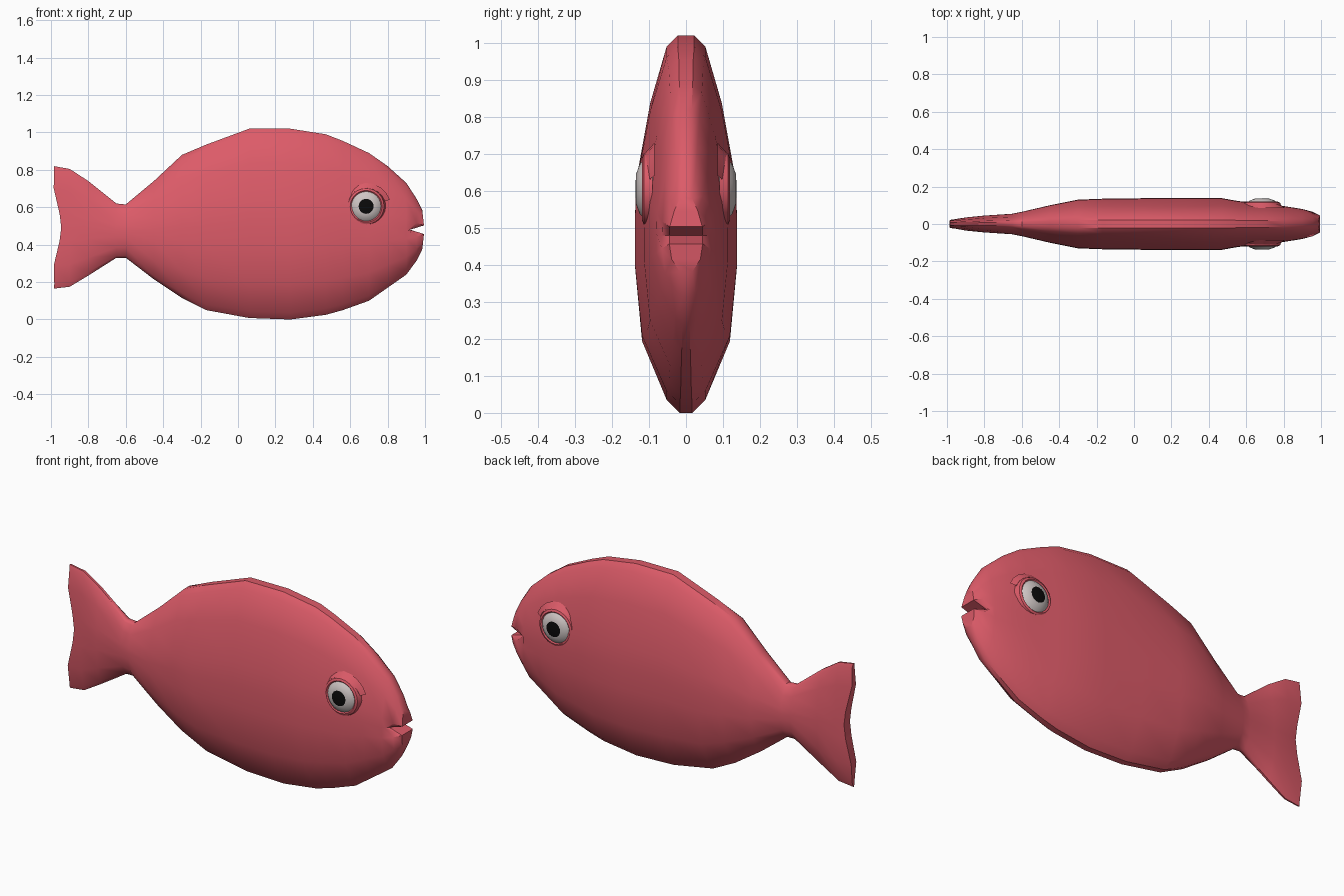
import bpy, bmesh, math
from mathutils import Matrix

cube = bpy.data.objects.get("Cube")
if cube:
    bpy.data.objects.remove(cube, do_unlink=True)


def material(name, rgb):
    m = bpy.data.materials.new(name)
    m.use_nodes = True
    m.diffuse_color = (*rgb, 1)
    m.node_tree.nodes["Principled BSDF"].inputs["Base Color"].default_value = (*rgb, 1)
    return m


CORAL = material("coral red", (0.72, 0.105, 0.14))
WHITE = material("eye white", (0.62, 0.56, 0.55))
BLACK = material("pupil black", (0.003, 0.003, 0.003))


def finish(bm, name, mats, angle):
    bmesh.ops.recalc_face_normals(bm, faces=bm.faces)
    mesh = bpy.data.meshes.new(name)
    bm.to_mesh(mesh)
    bm.free()
    obj = bpy.data.objects.new(name, mesh)
    bpy.context.collection.objects.link(obj)
    for m in mats:
        mesh.materials.append(m)
    bpy.ops.object.select_all(action='DESELECT')
    obj.select_set(True)
    bpy.context.view_layer.objects.active = obj
    bpy.ops.object.shade_smooth_by_angle(angle=math.radians(angle))
    return obj


# Cross-section: height fraction and share of the half width
SECTION = [(-1, .12), (-.93, .38), (-.62, .86), (-.22, 1), (0, 1),
           (.22, .98), (.64, .7), (.94, .38), (1, .16)]
# Body stations: x, bottom, top, half width
STATIONS = [
    (-.985, .165, .82, .025), (-.9, .175, .805, .035), (-.8, .235, .74, .045),
    (-.65, .33, .62, .055), (-.6, .33, .615, .065), (-.45, .215, .74, .1),
    (-.3, .115, .88, .13), (-.17, .05, .935, .135), (.06, .008, 1.02, .138),
    (.28, 0, 1.02, .138), (.47, .025, .99, .138), (.56, .05, .955, .122),
    (.7, .1, .89, .113), (.8, .17, .82, .096), (.9, .24, .73, .08),
    (.955, .315, .645, .065), (.985, .375, .585, .045),
]

# Body and tail fin in one lofted skin
bm = bmesh.new()
rings = []
for i, (x, low, high, width) in enumerate(STATIONS):
    half, mid = (high - low) / 2, (high + low) / 2
    cols = []
    for side in (1, -1):
        col = []
        for t, w in SECTION:
            dx = 0
            if i == 0:                          # forked trailing edge
                dx = .04 * (1 - abs(t)) - .015 * (abs(abs(t) - .62) < .1)
            elif i == len(STATIONS) - 1:        # open lips
                dx = -.065 if t == 0 else .012 * (1 - abs(t))
            elif i == len(STATIONS) - 2 and t == 0:
                dx = -.045
            col.append(bm.verts.new((x + dx, side * w * width, mid + t * half)))
        cols.append(col)
    rings.append(cols)
n = len(SECTION)
for a, b in zip(rings, rings[1:]):
    loop_a, loop_b = a[0] + a[1][::-1], b[0] + b[1][::-1]
    for k in range(2 * n):
        j = (k + 1) % (2 * n)
        bm.faces.new((loop_a[k], loop_a[j], loop_b[j], loop_b[k]))
for left, right in (rings[0], rings[-1]):
    for k in range(n - 1):
        bm.faces.new((left[k], left[k + 1], right[k + 1], right[k]))
finish(bm, "body", [CORAL], 35)


# Turned parts facing sideways: profile of radius, distance from the middle
def turned(name, profile, side, mats, pick, segments=24):
    bm = bmesh.new()
    verts = [bm.verts.new((r, 0, d)) for r, d in profile]
    edges = [bm.edges.new(p) for p in zip(verts, verts[1:])]
    bmesh.ops.spin(bm, geom=verts + edges, axis=(0, 0, 1), cent=(0, 0, 0),
                   angle=math.tau, steps=segments, use_duplicate=False)
    bmesh.ops.remove_doubles(bm, verts=bm.verts, dist=1e-4)
    for f in bm.faces:
        f.material_index = pick(f.calc_center_median())
    bm.transform(Matrix.Translation((.685, 0, .605)) @ Matrix.Rotation(-side * math.pi / 2, 4, 'X'))
    return finish(bm, name, mats, 40)


for side, label in ((1, "left"), (-1, "right")):
    # Eyeball with painted pupil
    turned(label + "_eye", [(.08, .08), (.08, .113), (.066, .126), (.04, .135), (0, .137)],
           side, [WHITE, BLACK], lambda c: int(c.xy.length < .041 and c.z > .13))
    # Eyelid rim
    turned(label + "_eyelid", [(.105, .09), (.096, .114), (.085, .119), (.077, .112), (.077, .09)],
           side, [CORAL], lambda c: 0)
    # Brow crease over the eye
    bm = bmesh.new()
    rows = []
    for k in range(9):
        a = math.radians(20 + 140 * k / 8)
        fade = math.sin(math.pi * k / 8)
        rows.append([bm.verts.new((.685 + r * math.cos(a), side * y, .595 + r * math.sin(a)))
                     for r, y in ((.098, .092), (.108, .098 + .012 * fade), (.135, .085))])
    for a, b in zip(rows, rows[1:]):
        for k in range(2):
            bm.faces.new((a[k], a[k + 1], b[k + 1], b[k]))
    finish(bm, label + "_brow", [CORAL], 40)
